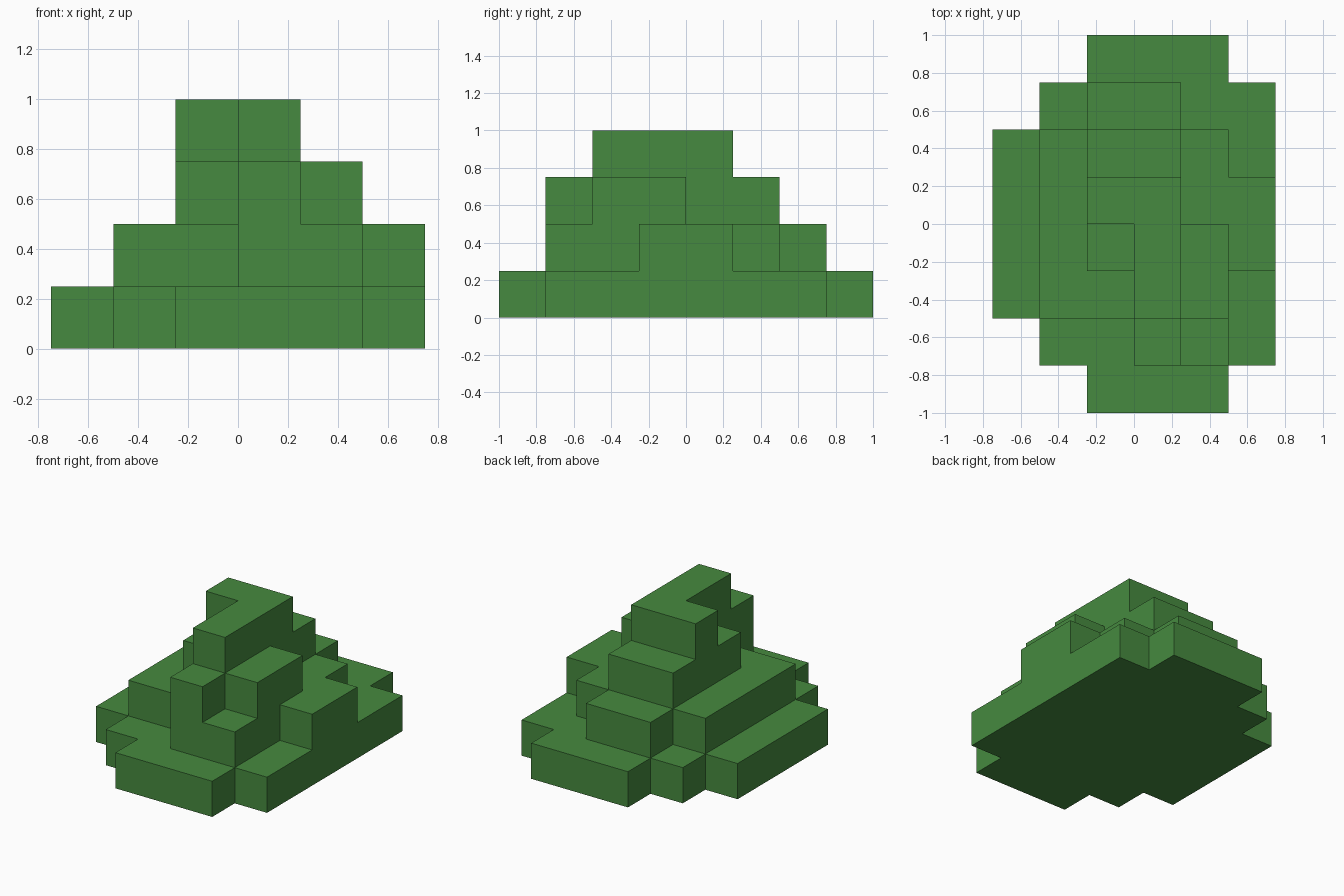
import bpy
import bmesh
from mathutils import Vector

cube = bpy.data.objects.get("Cube")
if cube:
    bpy.data.objects.remove(cube, do_unlink=True)

STEP = 0.25

# Terrace height of every cell, back row first, each row from -x to +x
ROWS = [
    "001110",
    "012211",
    "123321",
    "124422",
    "123432",
    "122431",
    "011321",
    "001110",
]
NX, NY = len(ROWS[0]), len(ROWS)


def height(i, j):
    """Height in steps of cell i (along x), j (front to back)."""
    if 0 <= i < NX and 0 <= j < NY:
        return int(ROWS[NY - 1 - j][i])
    return 0


# Single flat green
green = bpy.data.materials.new("leaf_green")
green.use_nodes = True
colour = (0.061, 0.254, 0.050, 1.0)
green.diffuse_color = colour
bsdf = next(n for n in green.node_tree.nodes if n.type == "BSDF_PRINCIPLED")
bsdf.inputs["Base Color"].default_value = colour
bsdf.inputs["Roughness"].default_value = 0.9

bm = bmesh.new()


def square(centre, normal):
    """Add one grid square facing along normal."""
    n = Vector(normal)
    u = Vector((n.y, n.z, n.x)) * STEP / 2
    v = n.cross(u)
    c = Vector(centre)
    bm.faces.new([bm.verts.new(c + a * u + b * v)
                  for a, b in ((-1, -1), (1, -1), (1, 1), (-1, 1))])


# Outer skin: tops, underside and the risers between unequal cells
for i in range(NX):
    for j in range(NY):
        h = height(i, j)
        if not h:
            continue
        x = (i + 0.5 - NX / 2) * STEP
        y = (j + 0.5 - NY / 2) * STEP
        square((x, y, h * STEP), (0, 0, 1))
        square((x, y, 0), (0, 0, -1))
        for dx, dy in ((1, 0), (-1, 0), (0, 1), (0, -1)):
            for k in range(height(i + dx, j + dy), h):
                square((x + dx * STEP / 2, y + dy * STEP / 2, (k + 0.5) * STEP),
                       (dx, dy, 0))

# Weld and merge the squares into large flat faces
bmesh.ops.remove_doubles(bm, verts=bm.verts[:], dist=0.001)
bmesh.ops.dissolve_limit(bm, angle_limit=0.01, verts=bm.verts[:], edges=bm.edges[:])

mesh = bpy.data.meshes.new("stepped_mound")
bm.to_mesh(mesh)
bm.free()
mesh.materials.append(green)
mound = bpy.data.objects.new("stepped_mound", mesh)
bpy.context.collection.objects.link(mound)
